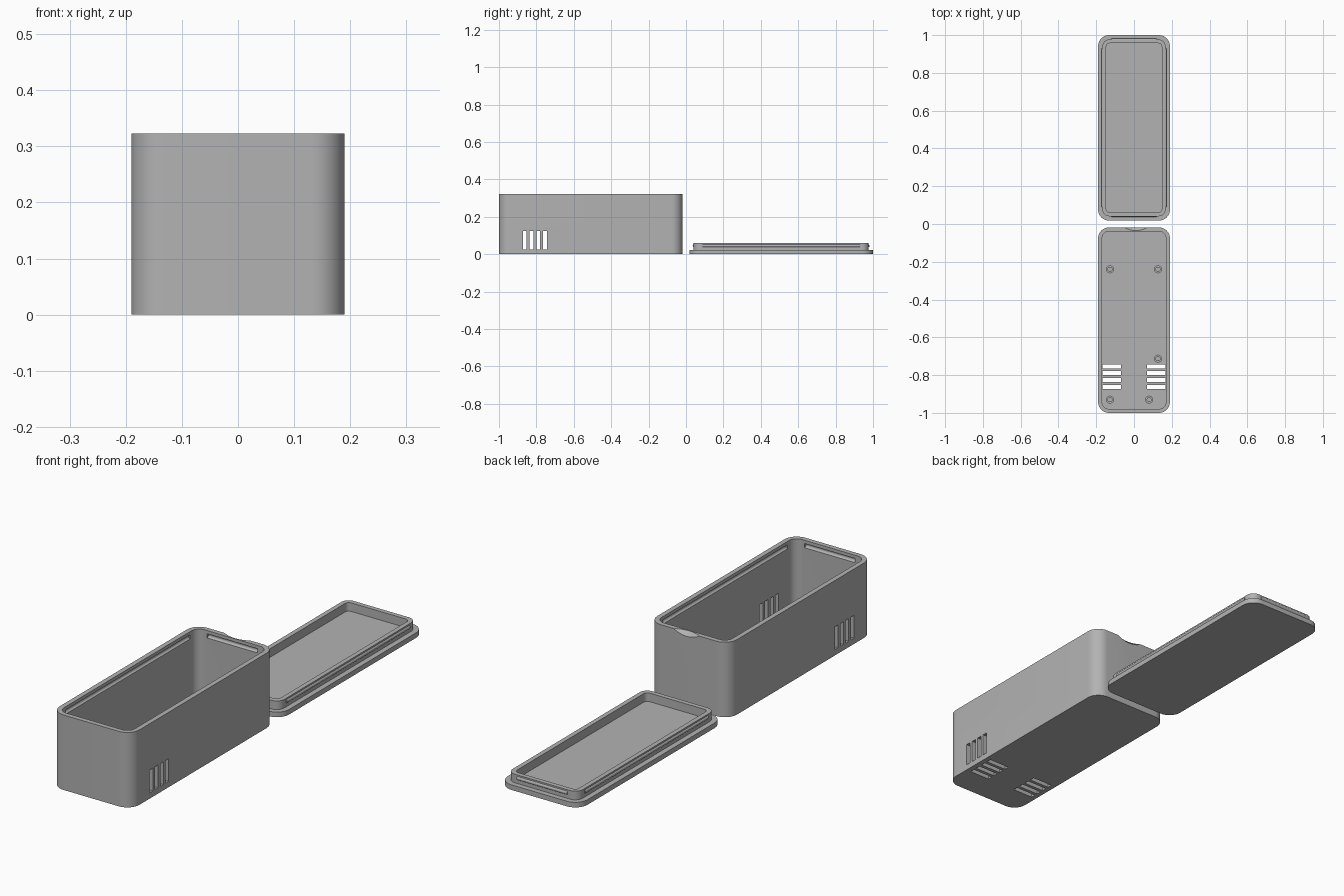
import bpy, bmesh, math
from mathutils import Matrix, Vector

cube = bpy.data.objects.get("Cube")
if cube:
    bpy.data.objects.remove(cube)

grey = bpy.data.materials.new("grey_plastic")
grey.use_nodes = True
colour = (0.45, 0.45, 0.45, 1)
grey.diffuse_color = colour
grey.node_tree.nodes["Principled BSDF"].inputs["Base Color"].default_value = colour


def finish(name, bm):
    bmesh.ops.recalc_face_normals(bm, faces=bm.faces)
    mesh = bpy.data.meshes.new(name)
    bm.to_mesh(mesh)
    bm.free()
    mesh.materials.append(grey)
    ob = bpy.data.objects.new(name, mesh)
    bpy.context.collection.objects.link(ob)
    return ob


def rounded_slab(name, half_x, y0, y1, z0, z1, radius):
    """Rounded rectangle extruded upwards."""
    bm = bmesh.new()
    half_y, mid = (y1 - y0) / 2, (y0 + y1) / 2
    steps = 10
    ring = []
    for q, (sx, sy) in enumerate([(1, 1), (-1, 1), (-1, -1), (1, -1)]):
        for i in range(steps + 1):
            a = (q + i / steps) * math.pi / 2
            ring.append(bm.verts.new((sx * (half_x - radius) + radius * math.cos(a),
                                      mid + sy * (half_y - radius) + radius * math.sin(a), z0)))
    face = bm.faces.new(ring)
    top = bmesh.ops.extrude_face_region(bm, geom=[face])["geom"]
    bmesh.ops.translate(bm, vec=(0, 0, z1 - z0),
                        verts=[v for v in top if isinstance(v, bmesh.types.BMVert)])
    return finish(name, bm)


def block(name, centre, size):
    bm = bmesh.new()
    bmesh.ops.create_cube(bm, size=1, matrix=Matrix.Translation(centre) @ Matrix.Diagonal((*size, 1)))
    return finish(name, bm)


def rod(name, centre, radius, length, axis, sides=16):
    bm = bmesh.new()
    turn = Vector((0, 0, 1)).rotation_difference(Vector(axis)).to_matrix().to_4x4()
    bmesh.ops.create_cone(bm, cap_ends=True, segments=sides, radius1=radius, radius2=radius,
                          depth=length, matrix=Matrix.Translation(centre) @ turn)
    return finish(name, bm)


def select(ob):
    bpy.ops.object.select_all(action='DESELECT')
    ob.select_set(True)
    bpy.context.view_layer.objects.active = ob


def cut(ob, cutters):
    for cutter in cutters:
        mod = ob.modifiers.new("cut", 'BOOLEAN')
        mod.operation, mod.solver, mod.object = 'DIFFERENCE', 'EXACT', cutter
        select(ob)
        bpy.ops.object.modifier_apply(modifier=mod.name)
        bpy.data.objects.remove(cutter)


def snap_rods(prefix, y0, y1, half_x, z, radius):
    """Four rods along the inner wall line: two long sides, two ends."""
    mid = (y0 + y1) / 2
    rods = [rod(prefix + side, (s * half_x, mid, z), radius, y1 - y0 - 0.09, (0, 1, 0))
            for s, side in ((1, "_left"), (-1, "_right"))]
    rods += [rod(prefix + end, (0, y, z), radius, 0.24, (1, 0, 0))
             for y, end in ((y0, "_front"), (y1, "_back"))]
    return rods


# Open box with snap grooves
floor, top, inner = 0.021, 0.323, 0.169
box = rounded_slab("box", 0.19, -1, -0.018, 0, top, 0.058)
cut(box, [rounded_slab("cavity", inner, -0.979, -0.039, floor, top + 0.1, 0.037)])
cut(box, snap_rods("groove", -0.979, -0.039, inner, top - 0.023, 0.009))

# Vent slots through the side walls and the floor
for i in range(4):
    y = -0.862 + 0.036 * i
    for s in (-1, 1):
        cut(box, [block("wall_slot", (s * 0.19, y, 0.074), (0.08, 0.021, 0.098)),
                  block("floor_slot", (s * 0.119, y, 0), (0.098, 0.021, 0.08))])

# Thumb scoop on the back top edge
bm = bmesh.new()
bmesh.ops.create_uvsphere(bm, u_segments=64, v_segments=32, radius=0.154,
                          matrix=Matrix.Translation((0.01, 0.082, top + 0.1)))
cut(box, [finish("scoop", bm)])

# Screw posts on the floor
posts = []
for n, (x, y) in enumerate([(-0.127, -0.24), (0.127, -0.24), (0.127, -0.713),
                            (-0.127, -0.93), (0.08, -0.93)], 1):
    post = rod(f"screw_post_{n}", (x, y, 0.035), 0.021, 0.04, (0, 0, 1), 24)
    cut(post, [rod("screw_hole", (x, y, 0.05), 0.011, 0.056, (0, 0, 1), 24)])
    posts.append(post)

# Lid lying upside down behind the box: plate, raised rim and snap ridges
plate = rounded_slab("lid_plate", 0.19, 0.018, 1, 0, 0.022, 0.058)
rim = rounded_slab("lid_rim", 0.167, 0.041, 0.977, 0.018, 0.059, 0.036)
cut(rim, [rounded_slab("rim_opening", 0.147, 0.061, 0.957, 0, 0.1, 0.018)])
ridges = snap_rods("snap_ridge", 0.044, 0.974, 0.164, 0.045, 0.008)

for ob in [box, plate, rim] + posts + ridges:
    select(ob)
    bpy.ops.object.shade_smooth_by_angle(angle=math.radians(35))
